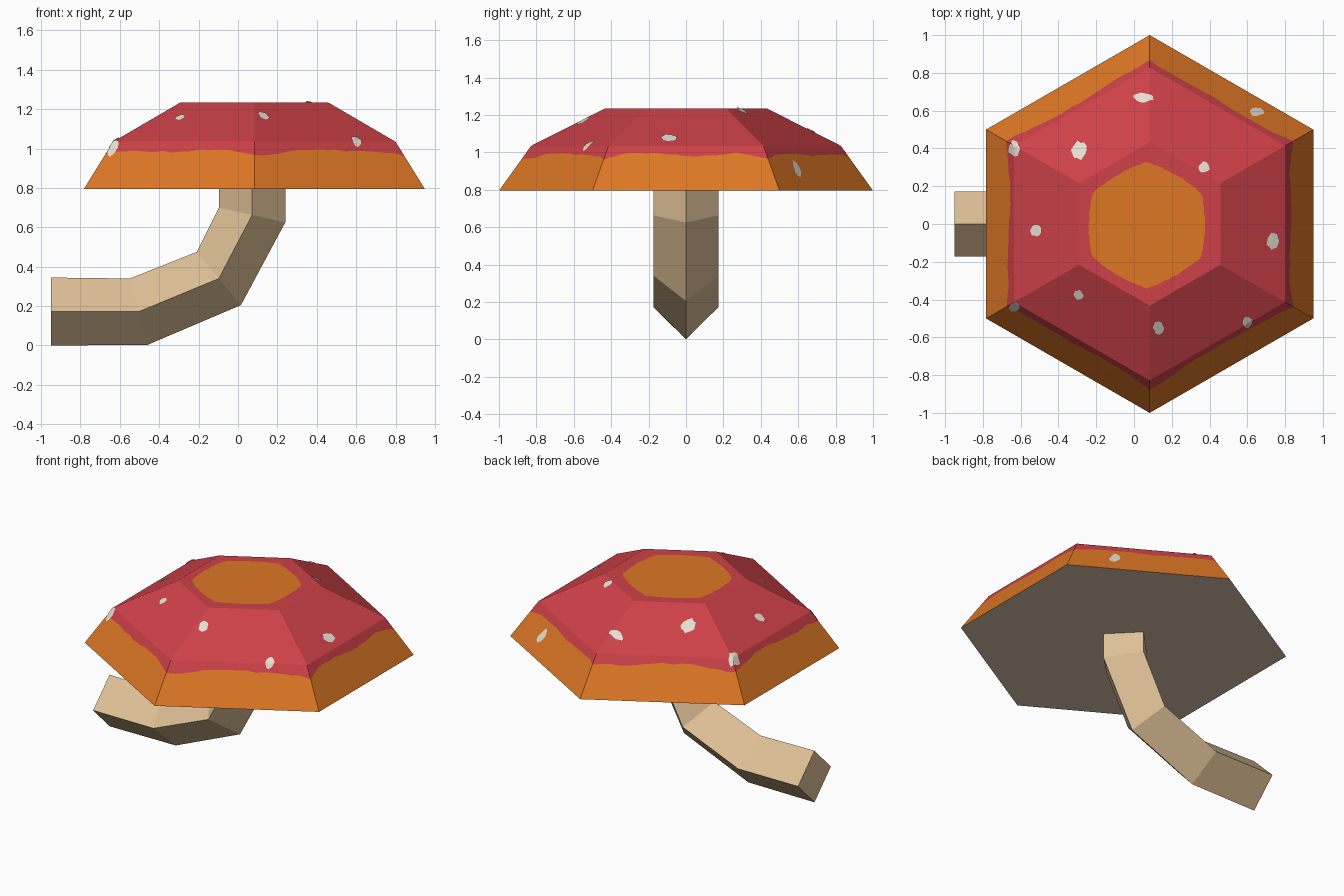
import bpy
import math
import random

random.seed(4)
old = bpy.data.objects.get("Cube")
if old:
    bpy.data.objects.remove(old)


def material(name, rgb):
    """Flat colour from sRGB bytes, stored as linear values."""
    lin = [((c / 255 + 0.055) / 1.055) ** 2.4 for c in rgb] + [1]
    mat = bpy.data.materials.new(name)
    mat.use_nodes = True
    mat.diffuse_color = lin
    mat.node_tree.nodes["Principled BSDF"].inputs["Base Color"].default_value = lin
    return mat


RED = material("cap red", (205, 65, 72))
ORANGE = material("cap orange", (222, 119, 37))
CREAM = material("stem cream", (222, 192, 150))
GILL = material("underside beige", (220, 197, 171))
WHITE = material("spot white", (230, 222, 210))


def add_object(name, verts, faces, mats, indices=None):
    mesh = bpy.data.meshes.new(name)
    mesh.from_pydata(verts, [], faces)
    for mat in mats:
        mesh.materials.append(mat)
    for poly, index in zip(mesh.polygons, indices or []):
        poly.material_index = index
    obj = bpy.data.objects.new(name, mesh)
    bpy.context.collection.objects.link(obj)
    return obj


def bridge(a, b, n):
    """Quads between two rings of n points starting at a and b."""
    return [(a + i, a + (i + 1) % n, b + (i + 1) % n, b + i) for i in range(n)]


# Cap dimensions: (hexagon radius, height) from rim to crown
CX = 0.083
RIM, SHOULDER, CROWN = (1.0, 0.795), (0.828, 1.035), (0.432, 1.235)
PER_SIDE = 16
N = 6 * PER_SIDE


def hex_point(i):
    """Unit hexagon outline, with corners on the y axis."""
    side, t = divmod(i, PER_SIDE)
    t /= PER_SIDE
    a, b = (math.radians(30 + 60 * (side + k)) for k in (0, 1))
    return (math.cos(a) * (1 - t) + math.cos(b) * t,
            math.sin(a) * (1 - t) + math.sin(b) * t)


def cap_height(x, y):
    """Height of the faceted cap surface over a point."""
    r = max((x - CX) * math.cos(math.radians(60 * k))
            + y * math.sin(math.radians(60 * k)) for k in range(6))
    r /= math.cos(math.radians(30))
    for (r0, z0), (r1, z1) in ((RIM, SHOULDER), (SHOULDER, CROWN)):
        if r > r1:
            return z0 + (z1 - z0) * (r0 - r) / (r0 - r1)
    return CROWN[1]


# Cap: rim, wavy colour edge, shoulder, crown, crown patch
verts = []


def add_ring(ring):
    verts.extend(ring)


def hex_ring(r, z):
    return [(CX + r * x, r * y, z) for x, y in map(hex_point, range(N))]


wavy = []
for i in range(N):
    x, y = hex_point(i)
    corner = abs(i % PER_SIDE / PER_SIDE - 0.5) * 2
    z = 0.99 - 0.022 * corner ** 4 + 0.008 * math.sin(i * 0.55) + random.uniform(-0.006, 0.006)
    r = RIM[0] + (z - RIM[1]) / (SHOULDER[1] - RIM[1]) * (SHOULDER[0] - RIM[0])
    wavy.append((CX + r * x, r * y, z))

patch = []
for x, y in map(hex_point, range(N)):
    length = math.hypot(x, y)
    r = 0.345 * (0.6 + 0.37 / length) + random.uniform(-0.003, 0.003)
    patch.append((CX - 0.015 + r * x, r * y - 0.005, CROWN[1]))

for ring in (hex_ring(*RIM), wavy, hex_ring(*SHOULDER), hex_ring(*CROWN), patch):
    add_ring(ring)
faces, indices = [], []
for level, colour in enumerate((1, 0, 0, 0)):
    faces += bridge(level * N, (level + 1) * N, N)
    indices += [colour] * N
faces += [tuple(range(4 * N, 5 * N)), tuple(reversed(range(N)))]
indices += [1, 2]
add_object("cap", verts, faces, [RED, ORANGE, GILL], indices)

# Stem: diamond section swept along a bend, given by its top and bottom ridges
ridges = [((-0.95, 0.345), (-0.95, 0.0)), ((-0.55, 0.34), (-0.46, 0.003)),
          ((-0.21, 0.475), (0.015, 0.205)), ((-0.097, 0.70), (0.24, 0.625)),
          ((-0.097, 0.797), (0.24, 0.797))]
HALF = 0.173
verts, faces = [], []
for (tx, tz), (bx, bz) in ridges:
    mx, mz = (tx + bx) / 2, (tz + bz) / 2
    verts += [(tx, 0, tz), (mx, -HALF, mz), (bx, 0, bz), (mx, HALF, mz)]
for s in range(len(ridges) - 1):
    faces += bridge(4 * s, 4 * s + 4, 4)
faces = [tuple(reversed(f)) for f in faces]
last = 4 * (len(ridges) - 1)
faces += [(0, 1, 2, 3), tuple(reversed(range(last, last + 4)))]
stem = add_object("stem", verts, faces, [CREAM])
stem.data.flip_normals()
# make the winding consistent and outward
import bmesh
bm = bmesh.new()
bm.from_mesh(stem.data)
bmesh.ops.recalc_face_normals(bm, faces=bm.faces)
bm.to_mesh(stem.data)
bm.free()

# Spots: thin irregular plates draped on the cap (x, y, half width, half depth)
spots = [(0.05, 0.67, 0.055, 0.027), (-0.635, 0.4, 0.03, 0.045),
         (-0.29, 0.39, 0.042, 0.05), (0.37, 0.3, 0.03, 0.03),
         (-0.52, -0.035, 0.03, 0.03), (0.735, -0.09, 0.035, 0.045),
         (-0.295, -0.375, 0.028, 0.025), (0.13, -0.55, 0.028, 0.035),
         (0.6, -0.52, 0.028, 0.028), (0.65, 0.595, 0.037, 0.025),
         (-0.635, -0.44, 0.026, 0.028)]
SEG, RINGS = 14, 4
for n, (sx, sy, w, d) in enumerate(spots):
    wobble = [random.uniform(0.8, 1.1) for _ in range(SEG)]
    flat = [(sx, sy)]
    for k in range(1, RINGS + 1):
        for i in range(SEG):
            a = 2 * math.pi * i / SEG
            r = wobble[i] * k / RINGS
            flat.append((sx + w * r * math.cos(a), sy + d * r * math.sin(a)))
    verts = [(x, y, cap_height(x, y) + 0.006) for x, y in flat]
    faces = [(0, 1 + i, 1 + (i + 1) % SEG) for i in range(SEG)]
    for k in range(RINGS - 1):
        faces += [tuple(reversed(f)) for f in bridge(1 + k * SEG, 1 + (k + 1) * SEG, SEG)]
    add_object(f"spot_{n + 1}", verts, faces, [WHITE])
